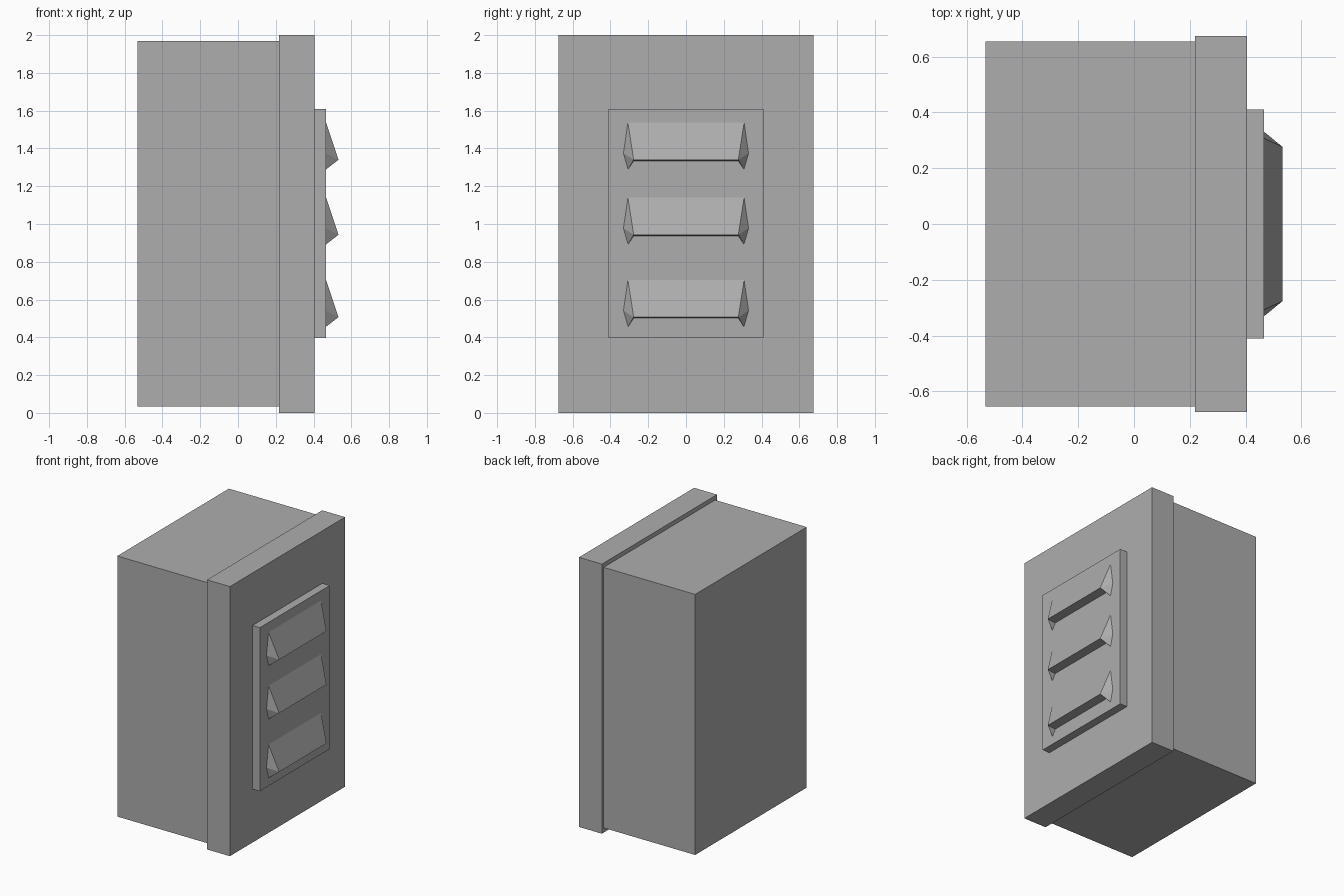
import bpy
import bmesh

cube = bpy.data.objects.get("Cube")
if cube:
    bpy.data.objects.remove(cube, do_unlink=True)

# One painted metal colour
metal = bpy.data.materials.new("grey_metal")
metal.use_nodes = True
GREY = (0.42, 0.42, 0.42, 1)
metal.diffuse_color = GREY
metal.node_tree.nodes["Principled BSDF"].inputs["Base Color"].default_value = GREY


def finish(bm, name):
    bmesh.ops.recalc_face_normals(bm, faces=bm.faces)
    mesh = bpy.data.meshes.new(name)
    bm.to_mesh(mesh)
    bm.free()
    mesh.materials.append(metal)
    obj = bpy.data.objects.new(name, mesh)
    bpy.context.collection.objects.link(obj)
    return obj


def box(name, x0, x1, half_y, z0, z1):
    bm = bmesh.new()
    bmesh.ops.create_cube(bm, size=1)
    for v in bm.verts:
        v.co.x = x1 if v.co.x > 0 else x0
        v.co.y = half_y if v.co.y > 0 else -half_y
        v.co.z = z1 if v.co.z > 0 else z0
    return finish(bm, name)


def louver(name, top):
    """Sloping hood with a pointed fin at each end, hanging below its lip."""
    back, tip = 0.465, 0.532
    bm = bmesh.new()
    ends = []
    for side in (-1, 1):
        profile = {
            "apex": (back, 0.308, 0),
            "outer": (back, 0.332, -0.165),
            "bottom": (back, 0.307, -0.252),
            "ridge": (tip, 0.277, -0.2),
            "inner": (back, 0.277, -0.206),
        }
        ends.append({k: bm.verts.new((x, side * y, top + z))
                     for k, (x, y, z) in profile.items()})
    a, b = ends
    # Hood slope, underside and back
    for u, w in (("apex", "ridge"), ("ridge", "inner"), ("inner", "apex")):
        bm.faces.new((a[u], b[u], b[w], a[w]))
    # End fins
    for e in ends:
        for tri in (("apex", "outer", "ridge"), ("outer", "bottom", "ridge"),
                    ("bottom", "inner", "ridge")):
            bm.faces.new([e[k] for k in tri])
        bm.faces.new([e[k] for k in ("apex", "outer", "bottom", "inner")])
    return finish(bm, name)


# Housing, front flange and raised vent plate
box("housing", -0.533, 0.22, 0.654, 0.035, 1.968)
box("flange", 0.218, 0.406, 0.675, 0, 2)
box("vent_plate", 0.404, 0.466, 0.41, 0.397, 1.61)

# Vent louvers
for label, top in (("upper", 1.54), ("middle", 1.143), ("lower", 0.707)):
    louver(label + "_louver", top)
